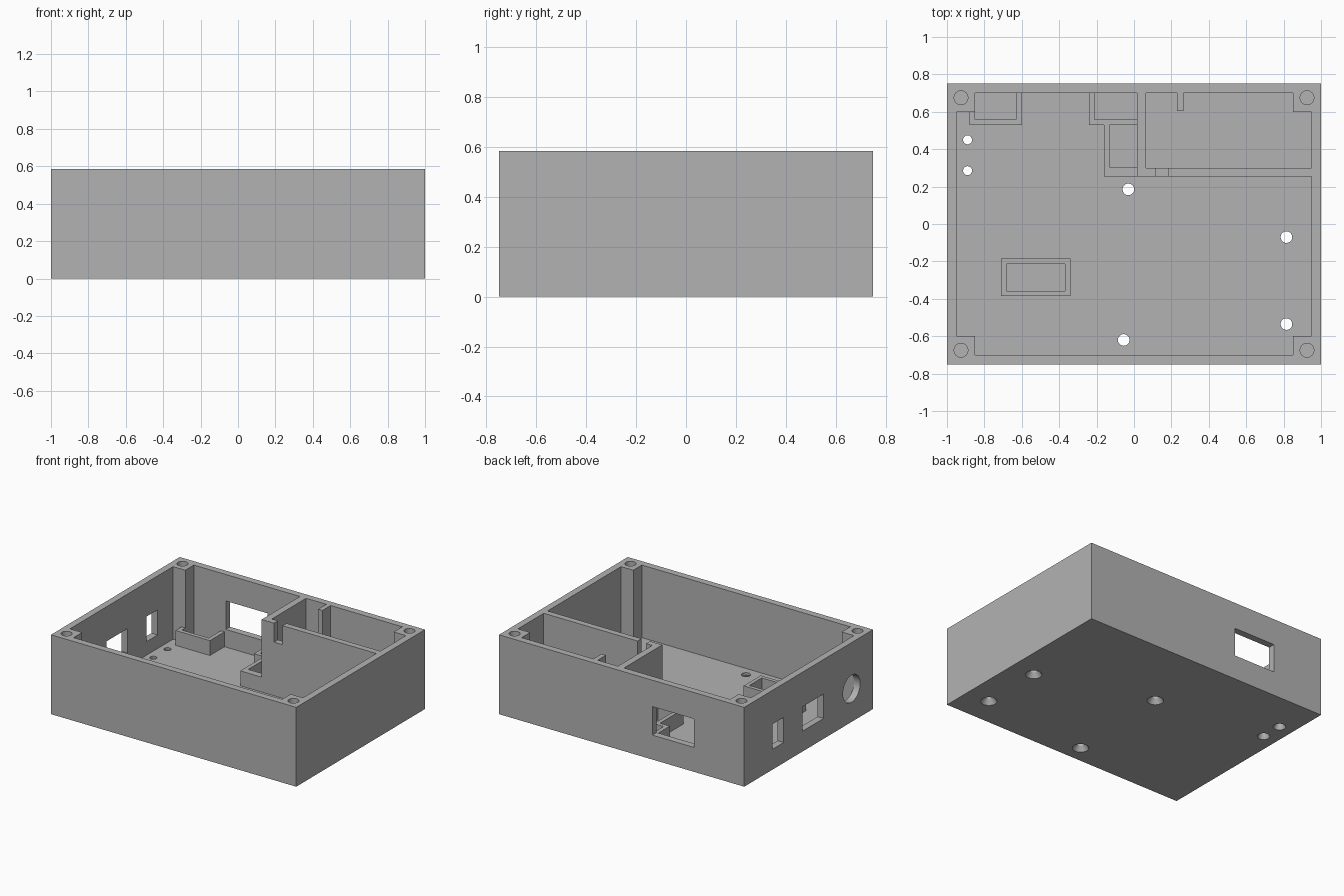
import bpy
import bmesh
from math import pi
from mathutils import Matrix, Vector

HEIGHT = 0.585
FLOOR = 0.05

if "Cube" in bpy.data.objects:
    bpy.data.objects.remove(bpy.data.objects["Cube"], do_unlink=True)

grey = bpy.data.materials.new("plain grey")
grey.use_nodes = True
grey.diffuse_color = (0.45, 0.45, 0.45, 1)
grey.node_tree.nodes["Principled BSDF"].inputs["Base Color"].default_value = grey.diffuse_color


def make_object(name, bm):
    bmesh.ops.recalc_face_normals(bm, faces=bm.faces)
    mesh = bpy.data.meshes.new(name)
    bm.to_mesh(mesh)
    bm.free()
    mesh.materials.append(grey)
    obj = bpy.data.objects.new(name, mesh)
    bpy.context.collection.objects.link(obj)
    return obj


def prism(name, points, bottom, top):
    """Extrude a plan outline from bottom to top."""
    bm = bmesh.new()
    face = bm.faces.new([bm.verts.new((x, y, bottom)) for x, y in points])
    side = bmesh.ops.extrude_face_region(bm, geom=[face])["geom"]
    verts = [v for v in side if isinstance(v, bmesh.types.BMVert)]
    bmesh.ops.translate(bm, verts=verts, vec=(0, 0, top - bottom))
    return make_object(name, bm)


def box(name, x, y, z):
    corners = [(x[0], y[0]), (x[1], y[0]), (x[1], y[1]), (x[0], y[1])]
    return prism(name, corners, *z)


def cone(name, centre, r_low, r_high, depth, axis="Z"):
    bm = bmesh.new()
    turn = Matrix.Rotation(pi / 2, 4, "Y") if axis == "X" else Matrix()
    bmesh.ops.create_cone(bm, cap_ends=True, segments=40, radius1=r_low,
                          radius2=r_high, depth=depth,
                          matrix=Matrix.Translation(Vector(centre)) @ turn)
    return make_object(name, bm)


# Solid outer block, hollowed below
case = box("case_body", (-1, 1), (-0.75, 0.75), (0, HEIGHT))


def cut(cutter):
    mod = case.modifiers.new("cut", "BOOLEAN")
    mod.operation = "DIFFERENCE"
    mod.solver = "EXACT"
    mod.object = cutter
    bpy.context.view_layer.objects.active = case
    bpy.ops.object.modifier_apply(modifier=mod.name)
    bpy.data.objects.remove(cutter, do_unlink=True)


# Main room: leaves the outer walls, corner posts and tall divider
main_room = [(-0.85, -0.7), (0.85, -0.7), (0.85, -0.6), (0.95, -0.6),
             (0.95, 0.255), (0.015, 0.255), (0.015, 0.7), (-0.85, 0.7),
             (-0.85, 0.6), (-0.95, 0.6), (-0.95, -0.6), (-0.85, -0.6)]
cut(prism("main_room_cutter", main_room, FLOOR, 1))

# Back room with a thin rib on the back wall
back_room = [(0.065, 0.3), (0.95, 0.3), (0.95, 0.6), (0.85, 0.6), (0.85, 0.7),
             (0.265, 0.7), (0.265, 0.605), (0.23, 0.605), (0.23, 0.7), (0.065, 0.7)]
cut(prism("back_room_cutter", back_room, FLOOR, 1))

# Cable notch in the divider
cut(box("notch_cutter", (0.115, 0.185), (0.2, 0.35), (0.445, 1)))

# Openings in the back wall and the x- side wall
cut(box("back_window_cutter", (-0.59, -0.25), (0.69, 0.8), (0.18, 0.39)))
cut(box("small_port_cutter", (-1.1, -0.94), (0.29, 0.42), (0.15, 0.335)))
cut(box("large_port_cutter", (-1.1, -0.94), (-0.175, 0.07), (0.15, 0.33)))
cut(cone("round_port_cutter", (-1, -0.5, 0.245), 0.1, 0.1, 0.14, "X"))

# Screw holes in the corner posts
for sx in (-1, 1):
    for sy in (-1, 1):
        cut(cone("post_hole_cutter", (sx * 0.925, sy * 0.675, HEIGHT), 0.037, 0.037, 0.6))

# Countersunk holes through the floor
large, small = 0.031, 0.024
for x, y, r in [(-0.03, 0.185, large), (0.815, -0.07, large), (0.815, -0.535, large),
                (-0.055, -0.62, large), (-0.89, 0.45, small), (-0.89, 0.285, small)]:
    cut(cone("floor_hole_cutter", (x, y, 0.02), r, r, 0.1))
    cut(cone("countersink_cutter", (x, y, 0.01), r * 2.1, r, 0.05))

# Low board holders beside the back window
left_holder = [(-0.88, 0.53), (-0.6, 0.53), (-0.6, 0.705), (-0.63, 0.705),
               (-0.63, 0.56), (-0.85, 0.56), (-0.85, 0.605), (-0.88, 0.605)]
prism("corner_board_holder", left_holder, FLOOR - 0.005, 0.16)
mid_holder = [(-0.24, 0.53), (-0.16, 0.53), (-0.16, 0.255), (0.015, 0.255),
              (0.015, 0.305), (-0.13, 0.305), (-0.13, 0.53), (0.015, 0.53),
              (0.015, 0.56), (-0.21, 0.56), (-0.21, 0.705), (-0.24, 0.705)]
prism("middle_board_holder", mid_holder, FLOOR - 0.005, 0.16)

# Rectangular socket frame standing on the floor
xs, ys, zs = (-0.71, -0.34), (-0.385, -0.185), (FLOOR - 0.005, 0.21)
wall = 0.028
frame = box("floor_socket_frame", xs, ys, zs)
body, case = case, frame
cut(box("socket_cutter", (xs[0] + wall, xs[1] - wall), (ys[0] + wall, ys[1] - wall), (0, 1)))
case = body

# Smooth the round holes, keep all corners sharp
bpy.ops.object.select_all(action="DESELECT")
case.select_set(True)
bpy.context.view_layer.objects.active = case
bpy.ops.object.shade_smooth_by_angle(angle=pi / 6)
